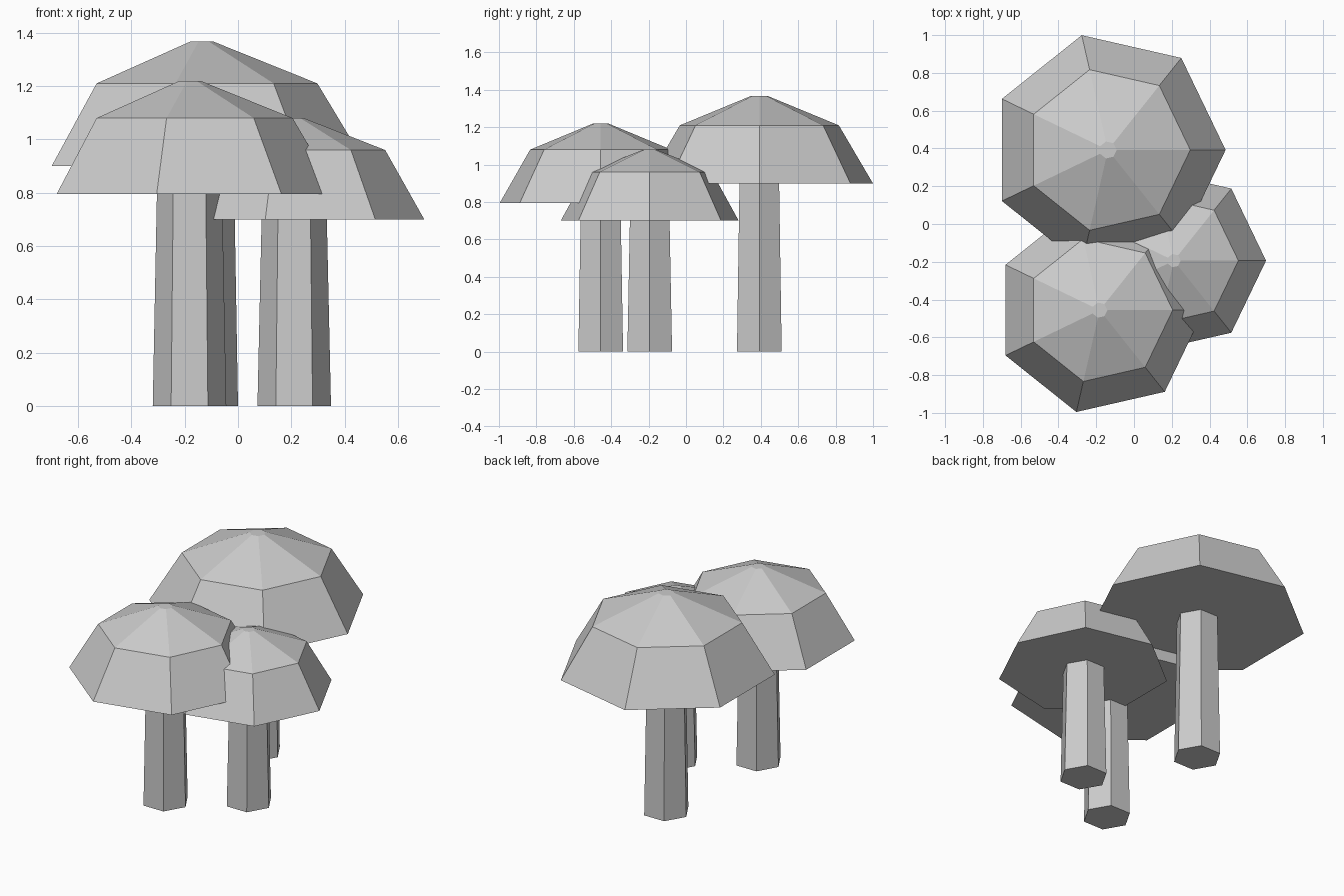
import bpy, bmesh, math

if "Cube" in bpy.data.objects:
    bpy.data.objects.remove(bpy.data.objects["Cube"])


def lathe(name, x, y, sides, profile):
    """Closed flat-faced solid from (radius, height) rings, first corner on +x."""
    bm = bmesh.new()
    rings = []
    for r, z in profile:
        rings.append([bm.verts.new((r * math.cos(2 * math.pi * i / sides),
                                    r * math.sin(2 * math.pi * i / sides), z))
                      for i in range(sides)])
    for a, b in zip(rings, rings[1:]):
        for i in range(sides):
            j = (i + 1) % sides
            bm.faces.new((a[i], a[j], b[j], b[i]))
    bm.faces.new(rings[0][::-1])
    bm.faces.new(rings[-1])
    mesh = bpy.data.meshes.new(name)
    bm.to_mesh(mesh)
    bm.free()
    obj = bpy.data.objects.new(name, mesh)
    obj.location = (x, y, 0)
    bpy.context.collection.objects.link(obj)
    return obj


def mushroom(name, x, y, radius, rim, shoulder, top):
    # six-sided tapering stem, its top tucked into the cap
    lathe(name + "_stem", x, y, 6, [(0.138, 0), (0.122, rim + 0.02)])
    # seven-sided cap: steep skirt, shallow crown, tiny flat tip
    lathe(name + "_cap", x, y, 7, [(radius, rim), (radius * 0.7, shoulder),
                                   (radius * 0.074, top)])


mushroom("large_mushroom", -0.138, 0.392, 0.623, 0.90, 1.21, 1.367)
mushroom("medium_mushroom", -0.182, -0.456, 0.553, 0.796, 1.08, 1.22)
mushroom("small_mushroom", 0.211, -0.194, 0.488, 0.70, 0.96, 1.08)
